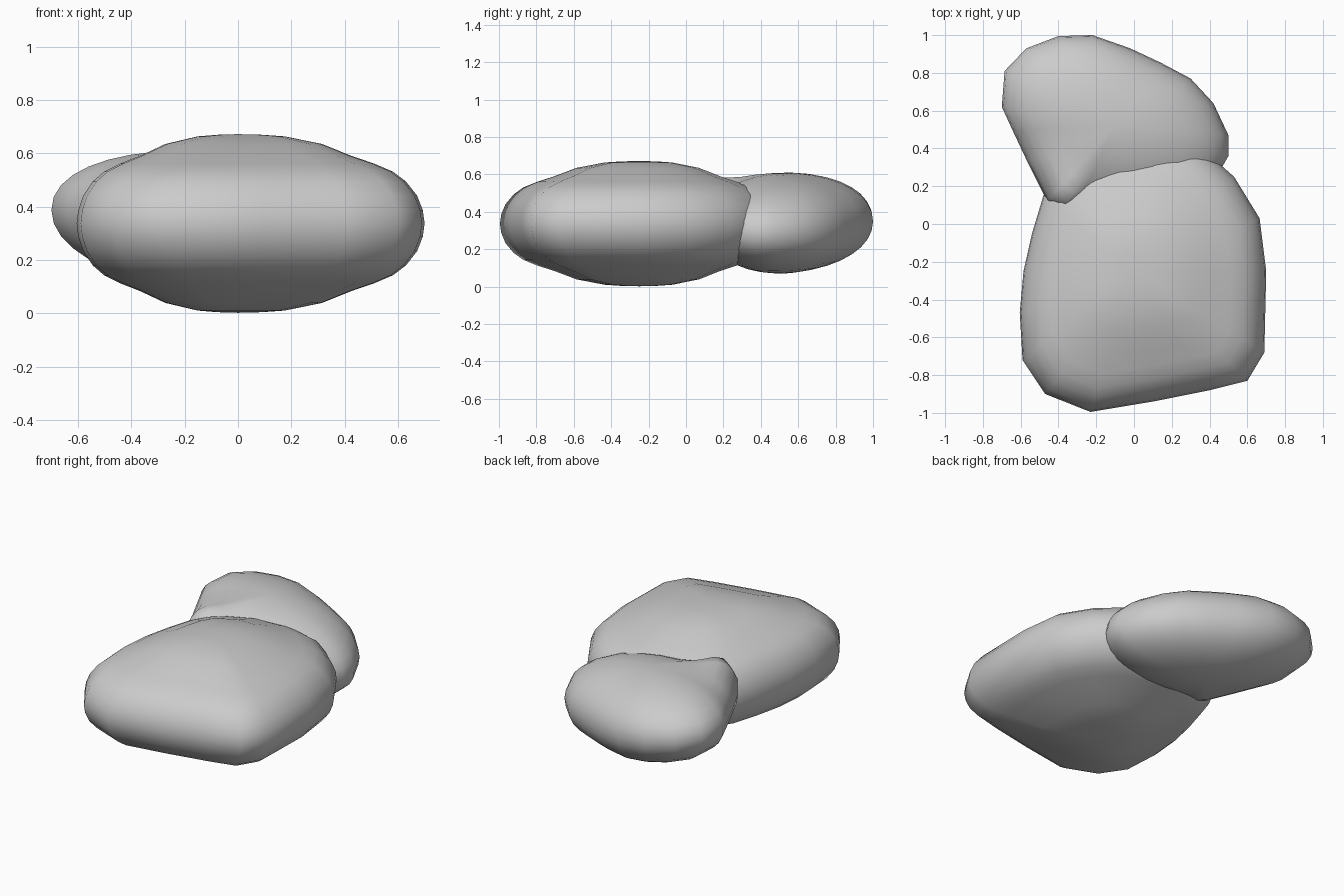
import bpy, bmesh, math

if "Cube" in bpy.data.objects:
    bpy.data.objects.remove(bpy.data.objects["Cube"])


def lobe(name, outline, centre, zc, half, profile, tilt=0.0, knob=None):
    """Pebble: the plan outline shrinks toward its centre along a height profile."""
    bm = bmesh.new()
    cx, cy = centre

    def add(x, y, t):
        z = zc + half * t + tilt * (x - cx)
        if knob and t > 0.1:
            kx, ky, amount, size = knob
            z += amount * math.exp(-((x - kx) ** 2 + (y - ky) ** 2) / size ** 2)
        return bm.verts.new((x, y, z))

    levels = [(s, t) for s, t in profile] + [(s, -t) for s, t in reversed(profile[:-1])]
    rings = [[add(cx + s * (x - cx), cy + s * (y - cy), t) for x, y in outline]
             for s, t in levels]
    n = len(outline)
    for a, b in zip(rings, rings[1:]):
        for i in range(n):
            j = (i + 1) % n
            bm.faces.new((a[i], a[j], b[j], b[i]))
    # close the crown and the underside
    for ring, t in ((rings[0], 1), (rings[-1], -1)):
        tip = add(cx, cy, t)
        for i in range(n):
            bm.faces.new((ring[i], ring[(i + 1) % n], tip))
    bmesh.ops.recalc_face_normals(bm, faces=bm.faces)
    for f in bm.faces:
        f.smooth = True
    mesh = bpy.data.meshes.new(name)
    bm.to_mesh(mesh)
    bm.free()
    ob = bpy.data.objects.new(name, mesh)
    bpy.context.collection.objects.link(ob)
    return ob


# large body lobe: broad dome with a blunt rim
body_outline = [
    (-0.48, 0.15), (-0.54, -0.05), (-0.585, -0.25), (-0.605, -0.47), (-0.59, -0.72),
    (-0.47, -0.90), (-0.23, -0.995), (0.10, -0.94), (0.40, -0.88), (0.60, -0.83),
    (0.69, -0.68), (0.70, -0.25), (0.665, 0.03), (0.53, 0.25), (0.36, 0.40),
    (0.15, 0.46), (-0.10, 0.45), (-0.30, 0.36), (-0.41, 0.27)]
body_profile = [(0.13, 0.993), (0.25, 0.975), (0.45, 0.89), (0.61, 0.755), (0.73, 0.67),
                (0.83, 0.58), (0.90, 0.47), (0.96, 0.31), (0.99, 0.15), (1.0, 0.0)]
lobe("large_lobe", body_outline, (0.0, -0.25), 0.337, 0.335, body_profile)

# small head lobe: rounder, slightly tilted, with a raised corner at the neck
head_outline = [
    (-0.70, 0.62), (-0.64, 0.49), (-0.56, 0.32), (-0.46, 0.12), (-0.39, 0.065),
    (-0.30, 0.09), (-0.15, 0.10), (0.05, 0.09), (0.25, 0.13), (0.42, 0.22),
    (0.50, 0.36), (0.50, 0.47), (0.42, 0.64), (0.30, 0.77), (0.14, 0.855),
    (-0.02, 0.93), (-0.22, 1.0), (-0.40, 0.995), (-0.57, 0.93), (-0.685, 0.81)]
head_profile = [(math.sin(a), math.cos(a) ** 0.95) for a in
                (math.radians(10 * k) for k in range(1, 9))] + [(1.0, 0.0)]
lobe("small_lobe", head_outline, (-0.10, 0.52), 0.34, 0.265, head_profile,
     tilt=-0.08, knob=(-0.37, 0.13, 0.07, 0.12))
